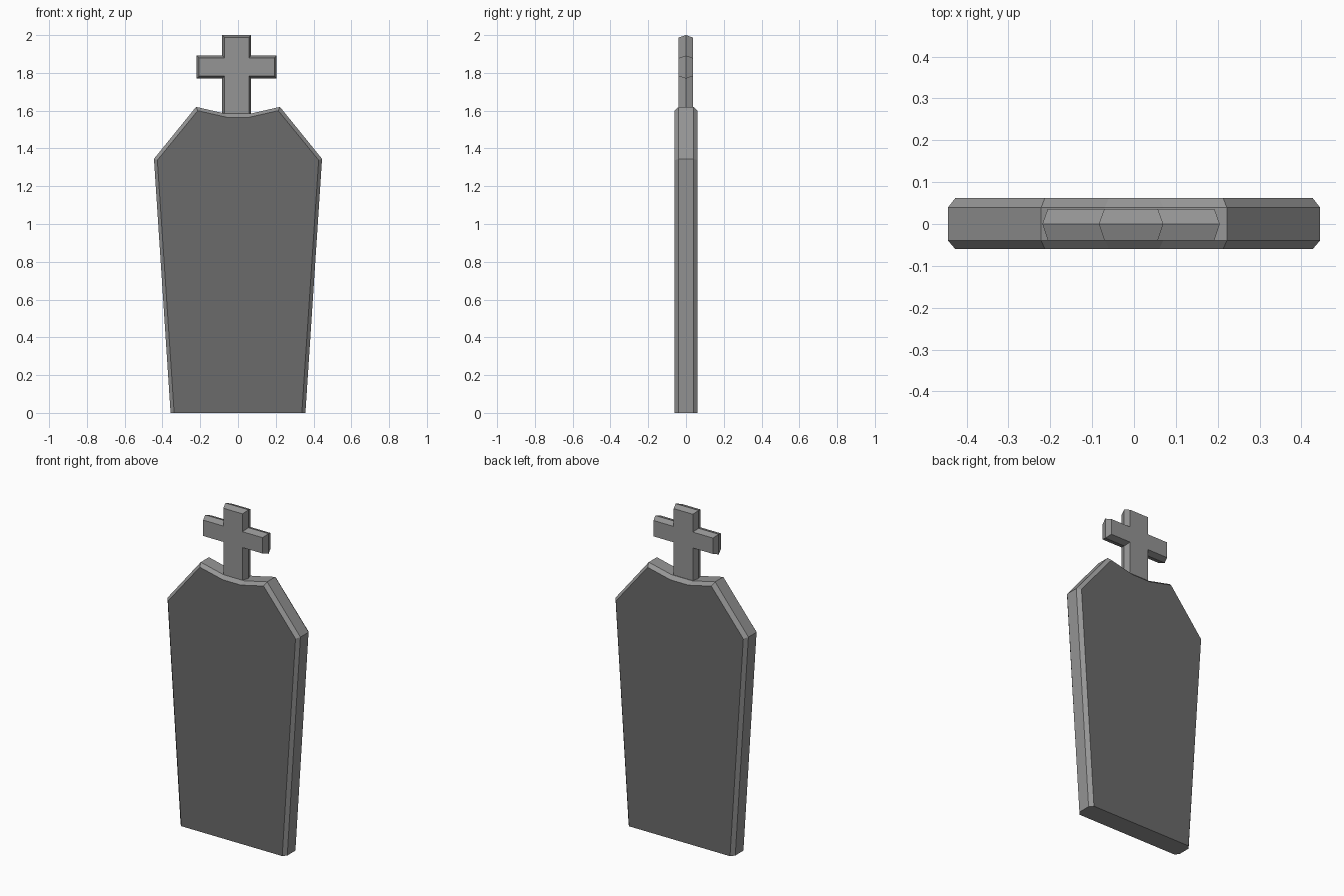
import bpy, bmesh

if "Cube" in bpy.data.objects:
    bpy.data.objects.remove(bpy.data.objects["Cube"])


def material(name, v):
    m = bpy.data.materials.new(name)
    m.diffuse_color = (v, v, v, 1)
    m.use_nodes = True
    m.node_tree.nodes["Principled BSDF"].inputs["Base Color"].default_value = m.diffuse_color
    return m


stone = material("light stone", 0.30)
panel = material("dark stone", 0.145)


def loft(name, sections, mats, cap_index=0):
    """Bridge matching outlines given as (y, [(x, z), ...]), front to back."""
    bm = bmesh.new()
    rings = [[bm.verts.new((x, y, z)) for x, z in pts] for y, pts in sections]
    n = len(rings[0])
    for a, b in zip(rings, rings[1:]):
        for i in range(n):
            j = (i + 1) % n
            bm.faces.new((a[i], a[j], b[j], b[i]))
    for ring in (rings[0], rings[-1]):
        bm.faces.new(ring).material_index = cap_index
    bmesh.ops.recalc_face_normals(bm, faces=bm.faces)
    me = bpy.data.meshes.new(name)
    bm.to_mesh(me)
    bm.free()
    for m in mats:
        me.materials.append(m)
    ob = bpy.data.objects.new(name, me)
    bpy.context.collection.objects.link(ob)
    return ob


def mirrored(half):
    return half + [(-x, z) for x, z in reversed(half)]


# Headstone slab with chamfered rim and dark front and back panels
rim = mirrored([(0.357, 0), (0.445, 1.345), (0.222, 1.62), (0.07, 1.585)])
face = mirrored([(0.338, 0), (0.427, 1.338), (0.213, 1.60), (0.06, 1.565)])
loft("headstone_slab", [(-0.06, face), (-0.039, rim), (0.039, rim), (0.062, face)],
     [stone, panel], 1)


# Cross on top, with a ridge running round its edge
def cross(d):
    half = [(0.077 - d, 1.56), (0.077 - d, 1.77 + d), (0.212 - d, 1.77 + d),
            (0.212 - d, 1.892 - d), (0.077 - d, 1.892 - d), (0.077 - d, 2.0 - d)]
    return [(x - 0.007, z) for x, z in mirrored(half)]


loft("cross", [(-0.039, cross(0.013)), (0, cross(0)), (0.036, cross(0.013))], [stone])
